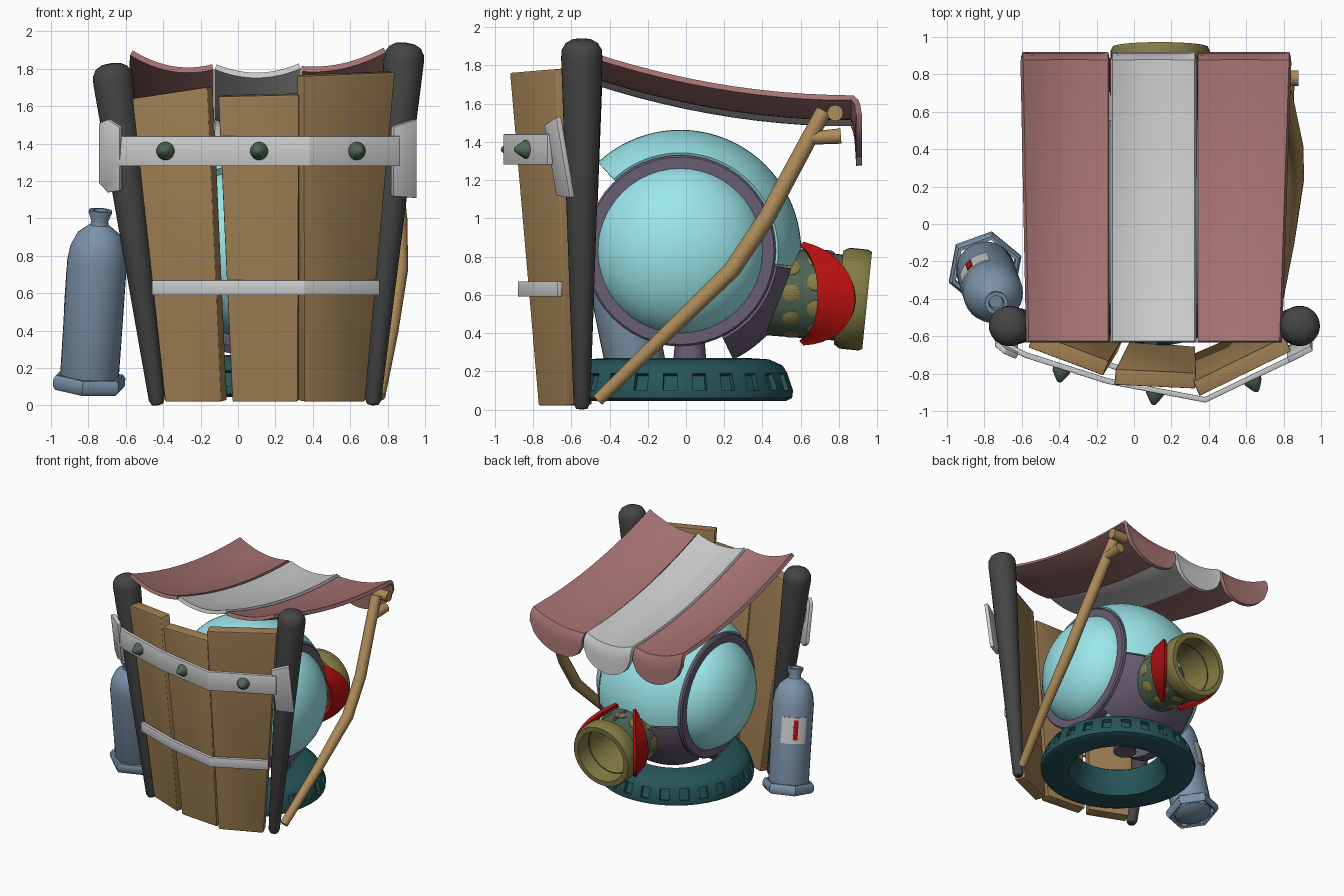
import bpy, bmesh
from math import sin, cos, pi, sqrt, radians
from mathutils import Vector

if "Cube" in bpy.data.objects:
    bpy.data.objects.remove(bpy.data.objects["Cube"])

COL = dict(post=(.06, .06, .06), wood=(.36, .22, .09), pole=(.42, .26, .10), metal=(.55, .55, .55),
           pink=(.38, .17, .17), cyan=(.33, .80, .84), purple=(.14, .11, .17), tyre=(.02, .09, .10),
           olive=(.23, .20, .06), green=(.08, .13, .09), red=(.45, .005, .005), blue=(.20, .29, .40), white=(.6, .6, .6))


def make(name, bm, color, thick=0, bevel=0):
    bmesh.ops.remove_doubles(bm, verts=bm.verts, dist=1e-5)
    bmesh.ops.recalc_face_normals(bm, faces=bm.faces)
    me = bpy.data.meshes.new(name)
    bm.to_mesh(me)
    bm.free()
    ob = bpy.data.objects.new(name, me)
    bpy.context.collection.objects.link(ob)
    m = bpy.data.materials.get(color) or bpy.data.materials.new(color)
    m.diffuse_color = (*COL[color], 1)
    m.use_nodes = True
    m.node_tree.nodes["Principled BSDF"].inputs["Base Color"].default_value = m.diffuse_color
    me.materials.append(m)
    if thick:
        s = ob.modifiers.new("thickness", 'SOLIDIFY')
        s.thickness, s.offset = thick, 0
    if bevel:
        b = ob.modifiers.new("bevel", 'BEVEL')
        b.width, b.segments, b.limit_method = bevel, 2, 'ANGLE'
    return ob


def grid(name, f, nu, nv, color, thick=0, bevel=0):
    """Surface from f(i, j) over an nu x nv lattice."""
    bm = bmesh.new()
    v = [[bm.verts.new(f(i, j)) for j in range(nv + 1)] for i in range(nu + 1)]
    for i in range(nu):
        for j in range(nv):
            bm.faces.new((v[i][j], v[i + 1][j], v[i + 1][j + 1], v[i][j + 1]))
    return make(name, bm, color, thick, bevel)


def lathe(name, prof, base, tip, color, seg=32, phase=0):
    """Revolve (radius, height) points about the axis from base towards tip."""
    base = Vector(base)
    q = Vector((0, 0, 1)).rotation_difference(Vector(tip) - base)

    def f(i, j):
        a = 2 * pi * (i % seg) / seg + phase
        r, t = prof[j]
        return base + q @ Vector((r * cos(a), r * sin(a), t))
    return grid(name, f, seg, len(prof) - 1, color)


def tube(name, pts, radii, color, seg=12):
    pts = [Vector(p) for p in pts]
    bm = bmesh.new()
    rings = []
    for k, p in enumerate(pts):
        d = (pts[min(k + 1, len(pts) - 1)] - pts[max(k - 1, 0)]).normalized()
        q = Vector((0, 0, 1)).rotation_difference(d)
        rings.append([bm.verts.new(p + q @ Vector((radii[k] * cos(2 * pi * s / seg), radii[k] * sin(2 * pi * s / seg), 0)))
                      for s in range(seg)])
    for a, b in zip(rings, rings[1:]):
        for s in range(seg):
            bm.faces.new((a[s], a[(s + 1) % seg], b[(s + 1) % seg], b[s]))
    bm.faces.new(rings[0])
    bm.faces.new(rings[-1])
    return make(name, bm, color)


# Tapered round-topped posts
for name, b, t in (("left_post", (-.43, -.545, 0), (-.68, -.545, 1.83)), ("right_post", (.72, -.545, 0), (.895, -.545, 1.94))):
    L = (Vector(t) - Vector(b)).length
    lathe(name, [(0, 0), (.03, .005), (.043, .03), (.108, L - .1), (.105, L - .06), (.085, L - .025), (.05, L - .005), (0, L)],
          b, t, 'post')

# Wall planks: front face corners, pushed back for thickness
planks = {"left_plank": ((-.39, -.57, .02), (-.09, -.69, .02), (-.165, -.81, 1.70), (-.565, -.66, 1.64)),
          "middle_plank": ((-.03, -.71, .02), (.32, -.74, .02), (.325, -.88, 1.66), (-.105, -.86, 1.65)),
          "right_plank": ((.355, -.77, .02), (.68, -.63, .02), (.84, -.68, 1.78), (.35, -.92, 1.76))}
for name, c in planks.items():
    c = [Vector(p) for p in c]
    n = (c[1] - c[0]).cross(c[3] - c[0]).normalized() * -.085
    bm = bmesh.new()
    bmesh.ops.convex_hull(bm, input=[bm.verts.new(p + o) for p in c for o in (n, Vector())])
    make(name, bm, 'wood', bevel=.008)


# Metal bands: (x, y, bottom z, top z), leaning by shear
def band(name, pts, shear=0):
    def f(i, j):
        x, y, z = pts[i][0], pts[i][1], pts[i][2 + j]
        return (x, y - shear * (z - 1.32), z)
    grid(name, f, len(pts) - 1, 1, 'metal', .03, .004)


band("upper_band", [(-.68, -.65, 1.28, 1.44), (-.58, -.70, 1.28, 1.44), (-.14, -.84, 1.28, 1.44), (.38, -.94, 1.28, 1.44),
                    (.86, -.71, 1.28, 1.44)])
band("left_clamp", [(-.735, -.61, 1.19, 1.51), (-.69, -.645, 1.14, 1.53), (-.625, -.68, 1.15, 1.49)], .17)
band("right_clamp", [(.825, -.70, 1.12, 1.49), (.95, -.63, 1.11, 1.53)], .17)
band("lower_band", [(-.455, -.64, .59, .67), (-.07, -.775, .59, .67), (.35, -.865, .59, .67), (.75, -.66, .59, .67)])

# Bolts
for i, (x, y, dx) in enumerate(((-.385, -.77, -.2), (.115, -.89, -.15), (.63, -.825, .4))):
    lathe(f"bolt_{i}", [(0, 0), (.05, 0), (.048, .02), (.03, .05), (.012, .075), (0, .08)], (x, y, 1.36), (x + dx, y - 1, 1.36),
          'green', 16)


# Striped awning: sagging strips with rounded hanging ends
def awning(name, x0, x1, b1, zl, zm, zr, color):
    N, R, V = 12, 12, 5

    def f(i, j):
        u = i / N
        t = min(j / R, 1)
        z = zl + (zr - zl) * u + 4 * u * (1 - u) * (zm - (zl + zr) / 2)
        z -= .27 * (1 - (1 - t) ** 2)
        y = -.63 + 1.5 * t
        if j > R:
            d = (j - R) / V
            z -= d * (.09 + .13 * sqrt(max(0, 1 - (2 * u - 1) ** 2)))
            y += .02 * min(1, d * 4) + .015 * d
        xa, xb = x0 + b1[0] * t, x1 + b1[1] * t
        return (xa + (xb - xa) * u, y, z)
    grid(name, f, N, R + V, color, .03)


awning("awning_left", -.57, -.135, (-.03, 0), 1.885, 1.80, 1.81, 'pink')
awning("awning_middle", -.12, .33, (0, 0), 1.81, 1.765, 1.815, 'white')
awning("awning_right", .34, .785, (0, .05), 1.80, 1.815, 1.90, 'pink')

# Bent prop pole with stub ends
tube("prop_pole", [(.755, -.46, .05), (.82, -.1, .40), (.865, .24, .73), (.86, .42, 1.0), (.80, .72, 1.56)],
     [.033, .038, .045, .045, .042], 'pole')
tube("prop_crossbar", [(.75, .78, 1.55), (.88, .78, 1.55)], [.042, .042], 'pole')
tube("prop_branch", [(.82, .66, 1.42), (.82, .81, 1.43)], [.035, .04], 'pole')

# Round body: core, side caps, rings and shell panels
C = Vector((.11, -.03, .83))
lathe("body_core", [(.48 * sin(pi * k / 16), -.48 * cos(pi * k / 16)) for k in range(17)], C, C + Vector((0, 0, 1)), 'cyan')
for name, s in (("left", -1), ("right", 1)):
    tip = C + Vector((s, 0, 0))
    lathe(name + "_cap", [(.45 * sin(a), .30 + .33 * cos(a)) for a in [radians(90 * k / 12) for k in range(13)]],
          C, tip, 'cyan', 48)
    lathe(name + "_ring", [(.42, .30), (.50, .30), (.50, .385), (.49, .395), (.43, .395), (.42, .30)],
          C, tip, 'purple', 48)


def shell(name, a0, a1, color):
    def f(i, j):
        a, b = radians(a0 + (a1 - a0) * i / 32), radians(-36 + 72 * j / 14)
        r = .61 * cos(b)
        return C + Vector((.61 * sin(b), r * cos(a), r * sin(a)))
    grid(name, f, 32, 14, color, .045)


shell("upper_shell", 133, -8, 'cyan')
shell("lower_shell", -9, -64, 'purple')
lathe("body_stand", [(0, 0), (.09, 0), (.075, .2), (0, .2)], (.11, .02, .2), (.11, .02, 1), 'purple', 20)

# Tyre base with recessed tread
TC = Vector((.125, -.045))
tyre = lathe("tyre_base", [(.385, .05), (.57, .045), (.60, .06), (.605, .10), (.575, .19), (.55, .23), (.48, .262), (.36, .27), (.33, .25),
                           (.33, .16), (.385, .05)], (*TC, 0), (*TC, 1), 'tyre', 48)
bm = bmesh.new()
bm.from_mesh(tyre.data)
tread = [f for f in bm.faces if .13 < f.calc_center_median().z < .16 and (f.calc_center_median().xy - TC).length > .5]
tread.sort(key=lambda f: Vector((1, 0)).angle_signed(f.calc_center_median().xy - TC))
bmesh.ops.inset_individual(bm, faces=tread[::2], thickness=.004, depth=0)
bmesh.ops.inset_individual(bm, faces=tread[::2], thickness=.002, depth=-.03)
bm.to_mesh(tyre.data)
bm.free()

# Spout at the back, with spots, flange and side flaps
A, D = Vector((.14, .40, .625)), Vector((0, 1, -.1)).normalized()
lathe("spout_body", [(0, 0), (.235, 0), (.225, .42), (.20, .42)], A, A + D, 'green', 40)
lathe("spout_flange", [(.22, .40), (.245, .40), (.265, .43), (.265, .53), (.255, .55), (.215, .55), (.19, .15), (0, .15)],
      A, A + D, 'olive', 40)
for row, t in enumerate((.15, .28)):
    for k in range(10):
        a = 2 * pi * (k + row / 2) / 10
        n = Vector((cos(a), 0, sin(a)))
        lathe(f"spout_spot_{row}_{k}", [(.05, 0), (.048, .014), (.03, .022), (0, .024)], A + D * t + n * .215, A + D * t + n,
              'olive', 14)
for name, s in (("left_flap", -1), ("right_flap", 1)):
    def flap(i, j):
        w = -1 + 2 * i / 20
        a, k = radians(72 * w), 1 - w * w
        y = .60 + .09 * k + (.02 + .175 * k) * j / 4
        r = .255 + .025 * j / 4
        return (.14 + s * r * cos(a), y, .58 - .1 * (y - .88) + r * sin(a))
    grid(name, flap, 20, 4, 'red', .025)
tube("spout_latch", [(.14, .58, .80), (.14, .62, .83), (.14, .76, .82), (.14, .79, .79)], [.012] * 4, 'purple', 8)

# Leaning gas bottle with hexagonal foot and label
B, T = Vector((-.80, -.23, .065)), Vector((-.735, -.425, 1.05))
lathe("bottle_body", [(0, 0), (.10, .005), (.14, .03), (.157, .09), (.16, .72), (.148, .80), (.115, .87), (.065, .91), (.05, .92),
                      (.045, .94), (.062, .985), (.062, 1.0), (.04, 1.0), (.035, .96), (0, .96)], B, T, 'blue')
lathe("bottle_foot", [(.17, .03), (.19, .02), (.205, .04), (.205, .08), (.19, .10), (.17, .10), (.17, .03)], B, T, 'blue', 6, radians(20))
Q = Vector((0, 0, 1)).rotation_difference(T - B)


def patch(name, a0, a1, t0, t1, r, color):
    def f(i, j):
        a = radians(a0 + (a1 - a0) * i / 8)
        return B + Q @ Vector((r * cos(a), r * sin(a), t0 + (t1 - t0) * j))
    grid(name, f, 8, 1, color, .008)


patch("bottle_label", 95, 165, .43, .64, .162, 'white')
patch("label_stripe", 129, 141, .46, .62, .167, 'red')

# Bake modifiers and smooth by angle
bpy.ops.object.select_all(action='SELECT')
bpy.context.view_layer.objects.active = tyre
bpy.ops.object.convert(target='MESH')
bpy.ops.object.shade_smooth_by_angle(angle=radians(35))
